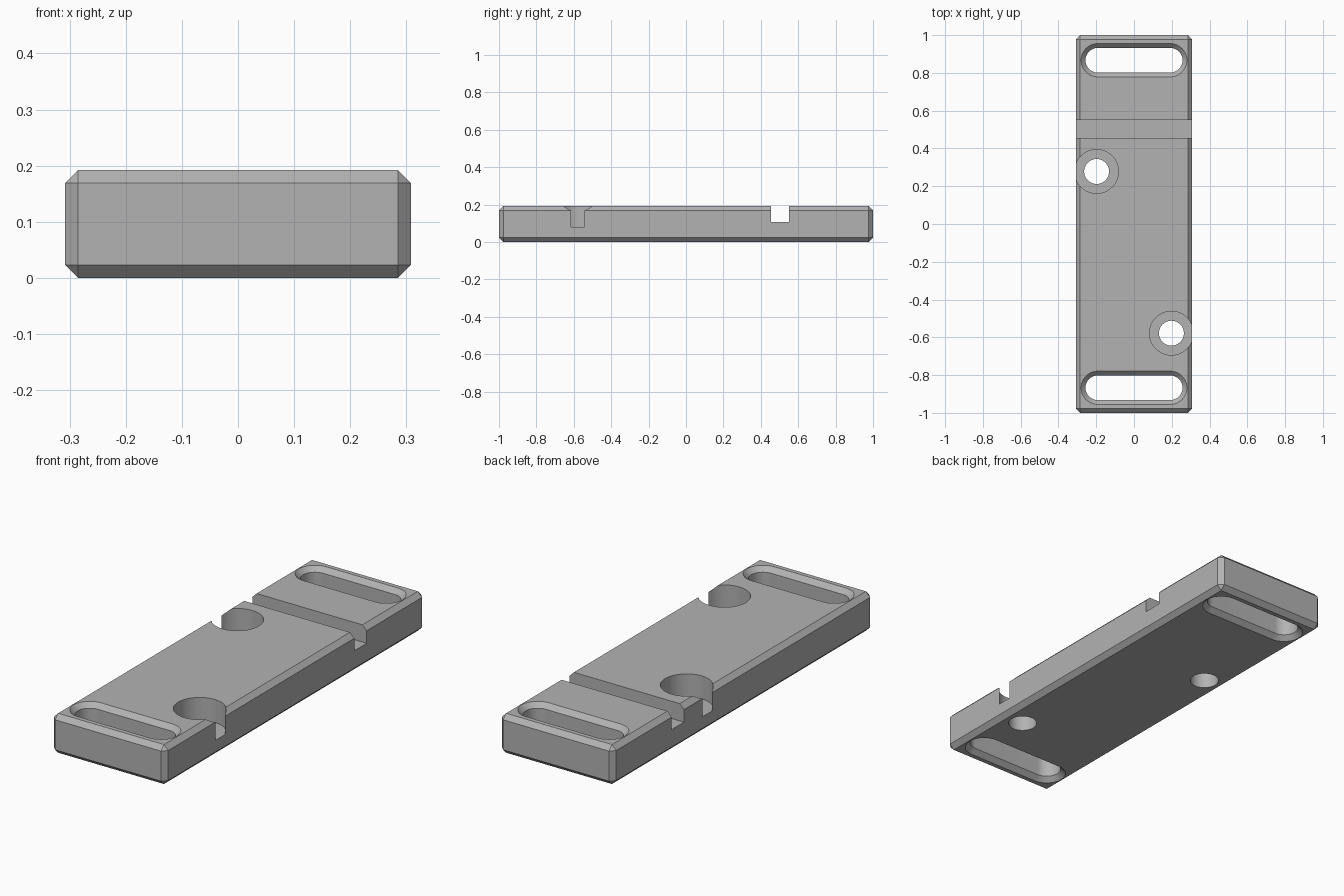
import bpy
import bmesh
from math import cos, sin, pi, radians

default_cube = bpy.data.objects.get("Cube")
if default_cube:
    bpy.data.objects.remove(default_cube, do_unlink=True)

WIDTH, LENGTH, HEIGHT = 0.616, 2.0, 0.192
CHAMFER = 0.023
OVER = 0.03  # how far cutters reach past the surface

grey = bpy.data.materials.new("plain grey")
grey.use_nodes = True
grey.diffuse_color = (0.45, 0.45, 0.45, 1)
grey.node_tree.nodes["Principled BSDF"].inputs["Base Color"].default_value = (0.45, 0.45, 0.45, 1)


def add_object(name, bm):
    bmesh.ops.recalc_face_normals(bm, faces=bm.faces)
    mesh = bpy.data.meshes.new(name)
    bm.to_mesh(mesh)
    bm.free()
    mesh.materials.append(grey)
    obj = bpy.data.objects.new(name, mesh)
    bpy.context.collection.objects.link(obj)
    return obj


def box(name, x, y, z):
    """Box from (low, high) ranges."""
    bm = bmesh.new()
    bmesh.ops.create_cube(bm, size=1)
    for v in bm.verts:
        v.co = [r[0] if c < 0 else r[1] for c, r in zip(v.co, (x, y, z))]
    return add_object(name, bm)


def stadium_loft(name, x, y, half_straight, levels, steps=32):
    """Rounded slot (or cylinder when half_straight is 0) through (z, radius) levels."""
    bm = bmesh.new()
    rings = []
    for z, r in levels:
        ring = []
        for side in (1, -1):
            for i in range(steps + (half_straight > 0)):
                a = -pi / 2 + pi * i / steps
                ring.append(bm.verts.new((x + side * (half_straight + r * cos(a)),
                                          y + side * r * sin(a), z)))
        rings.append(ring)
    for low, high in zip(rings, rings[1:]):
        for i in range(len(low)):
            j = (i + 1) % len(low)
            bm.faces.new((low[i], low[j], high[j], high[i]))
    bm.faces.new(rings[0])
    bm.faces.new(rings[-1])
    return add_object(name, bm)


# Chamfered plate
plate = box("mounting_plate", (-WIDTH / 2, WIDTH / 2), (-LENGTH / 2, LENGTH / 2), (0, HEIGHT))
bevel = plate.modifiers.new("chamfer", "BEVEL")
bevel.width = CHAMFER
bevel.segments = 1

cutters = []

# Cross groove
cutters.append(box("groove_cutter", (-0.5, 0.5), (0.455, 0.55), (0.108, HEIGHT + OVER)))

# End slots, flared at the top and bottom
SLOT_R = 0.065
slot_levels = [(-OVER, SLOT_R + CHAMFER + OVER), (CHAMFER, SLOT_R),
               (HEIGHT - CHAMFER, SLOT_R), (HEIGHT + OVER, SLOT_R + CHAMFER + OVER)]
for end in (1, -1):
    cutters.append(stadium_loft("slot_cutter", 0, end * 0.867, 0.192, slot_levels))

# Counterbored screw holes
for x, y in ((-0.198, 0.278), (0.198, -0.578)):
    cutters.append(stadium_loft("screw_hole_cutter", x, y, 0,
                                [(-OVER, 0.066), (0.08, 0.066), (0.08, 0.116), (HEIGHT + OVER, 0.116)]))

for cutter in cutters:
    cut = plate.modifiers.new(cutter.name, "BOOLEAN")
    cut.operation = "DIFFERENCE"
    cut.solver = "EXACT"
    cut.object = cutter
    cutter.hide_render = True

# Bake the cuts, then drop the cutters
bpy.context.view_layer.update()
evaluated = plate.evaluated_get(bpy.context.evaluated_depsgraph_get())
finished = bpy.data.meshes.new_from_object(evaluated)
plate.modifiers.clear()
plate.data = finished
for cutter in cutters:
    bpy.data.objects.remove(cutter, do_unlink=True)

# Smooth bores with crisp edges
bpy.ops.object.select_all(action="DESELECT")
plate.select_set(True)
bpy.context.view_layer.objects.active = plate
bpy.ops.object.shade_smooth_by_angle(angle=radians(30))
